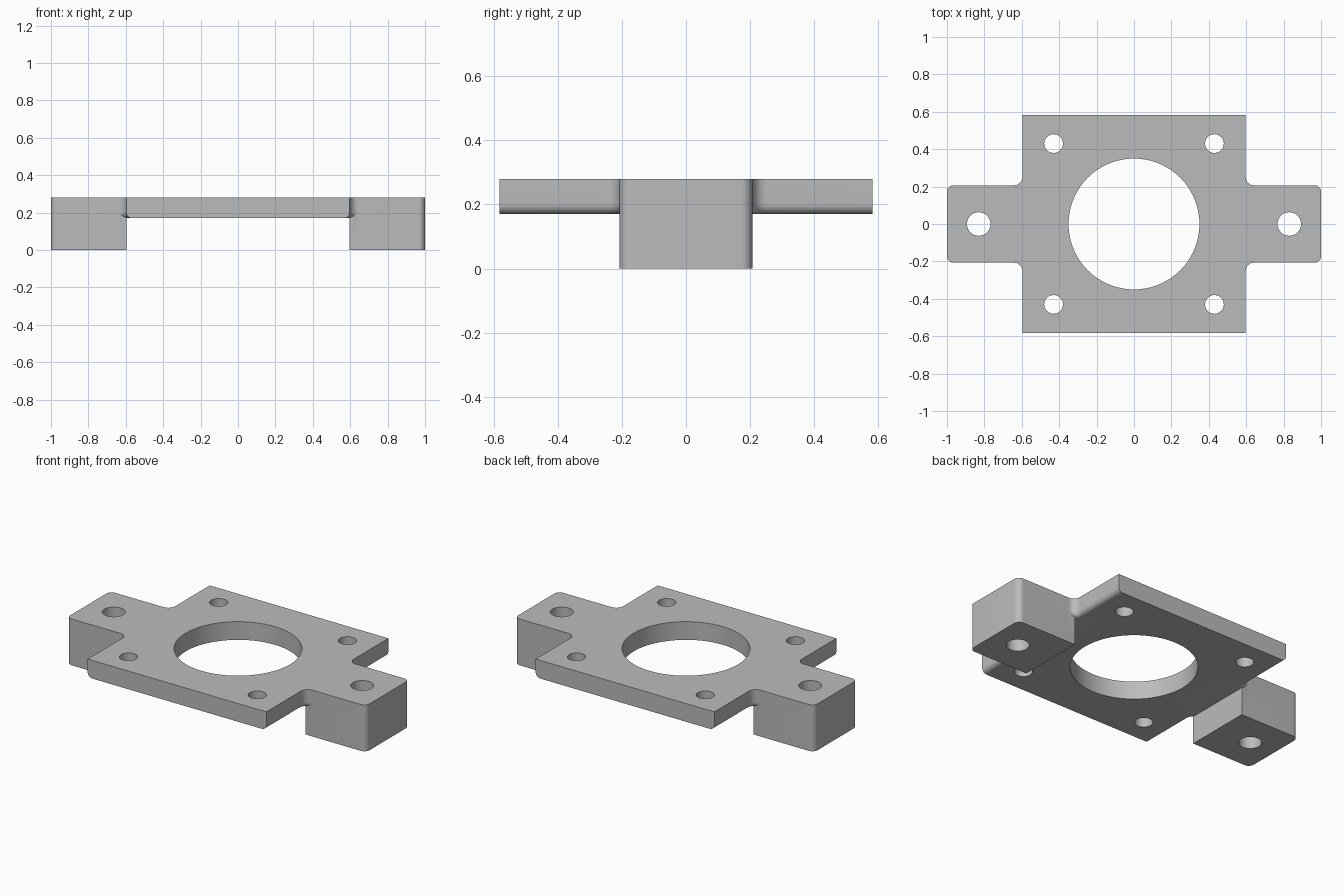
import bpy, bmesh
from math import sin, cos, pi, radians

old = bpy.data.objects.get("Cube")
if old:
    bpy.data.objects.remove(old, do_unlink=True)

TOP, PLATE_Z = 0.28, 0.17
HALF_X, HALF_Y, ARM_Y = 0.597, 0.582, 0.207
FILLET, EDGE, CORNER = 0.045, 0.03, 0.035

grey = bpy.data.materials.new("machined grey")
grey.use_nodes = True
colour = (0.5, 0.5, 0.5, 1)
grey.diffuse_color = colour
grey.node_tree.nodes["Principled BSDF"].inputs["Base Color"].default_value = colour


def arc(cx, cy, r, start, end, steps=12):
    angles = [radians(start + (end - start) * i / steps) for i in range(steps + 1)]
    return [(cx + r * cos(a), cy + r * sin(a)) for a in angles]


def loft(name, layers):
    """Solid through stacked outlines given as (z, points)."""
    bm = bmesh.new()
    rings = [[bm.verts.new((x, y, z)) for x, y in pts] for z, pts in layers]
    for low, high in zip(rings, rings[1:]):
        for i in range(len(low)):
            j = (i + 1) % len(low)
            bm.faces.new((low[i], low[j], high[j], high[i]))
    bm.faces.new(rings[0][::-1])
    bm.faces.new(rings[-1])
    bmesh.ops.recalc_face_normals(bm, faces=bm.faces)
    mesh = bpy.data.meshes.new(name)
    bm.to_mesh(mesh)
    bm.free()
    mesh.materials.append(grey)
    obj = bpy.data.objects.new(name, mesh)
    bpy.context.collection.objects.link(obj)
    return obj


def plate_outline(inset):
    # One quarter with the fillet into the arm, mirrored to all four
    quarter = arc(HALF_X + FILLET, ARM_Y + FILLET, FILLET + inset, 270, 180)
    quarter.append((HALF_X - inset, HALF_Y))
    right = [(x, -y) for x, y in quarter[::-1]] + quarter
    return right + [(-x, -y) for x, y in right]


def combine(target, other, operation):
    mod = target.modifiers.new(operation.title(), "BOOLEAN")
    mod.operation, mod.solver, mod.object = operation, "EXACT", other
    bpy.context.view_layer.objects.active = target
    bpy.ops.object.modifier_apply(modifier=mod.name)
    bpy.data.objects.remove(other, do_unlink=True)


# Plate with rounded lower side edges
layers = []
for i in range(9):
    a = pi / 2 * i / 8
    layers.append((PLATE_Z + EDGE * (1 - cos(a)), plate_outline(EDGE * (1 - sin(a)))))
layers.append((TOP, plate_outline(0)))
body = loft("mounting_plate", layers)

# Mounting feet with rounded outer corners
c = 1 - CORNER
for side in (1, -1):
    pts = [(HALF_X, -ARM_Y)] + arc(c, CORNER - ARM_Y, CORNER, -90, 0)
    pts += arc(c, ARM_Y - CORNER, CORNER, 0, 90) + [(HALF_X, ARM_Y)]
    pts = [(side * x, side * y) for x, y in pts]
    combine(body, loft("mounting_foot", [(0, pts), (TOP, pts)]), "UNION")

# Centre bore, corner screw holes and foot holes
holes = [(0, 0, 0.35)] + [(s * 0.83, 0, 0.063) for s in (1, -1)]
holes += [(sx * 0.43, sy * 0.43, 0.05) for sx in (1, -1) for sy in (1, -1)]
for x, y, r in holes:
    ring = arc(x, y, r, 0, 360, 72)[:-1]
    cutter = loft("hole_cutter", [(-0.1, ring), (0.4, ring)])
    cutter.hide_render = True
    combine(body, cutter, "DIFFERENCE")

bpy.ops.object.select_all(action="DESELECT")
body.select_set(True)
bpy.context.view_layer.objects.active = body
bpy.ops.object.shade_smooth_by_angle(angle=radians(30))
